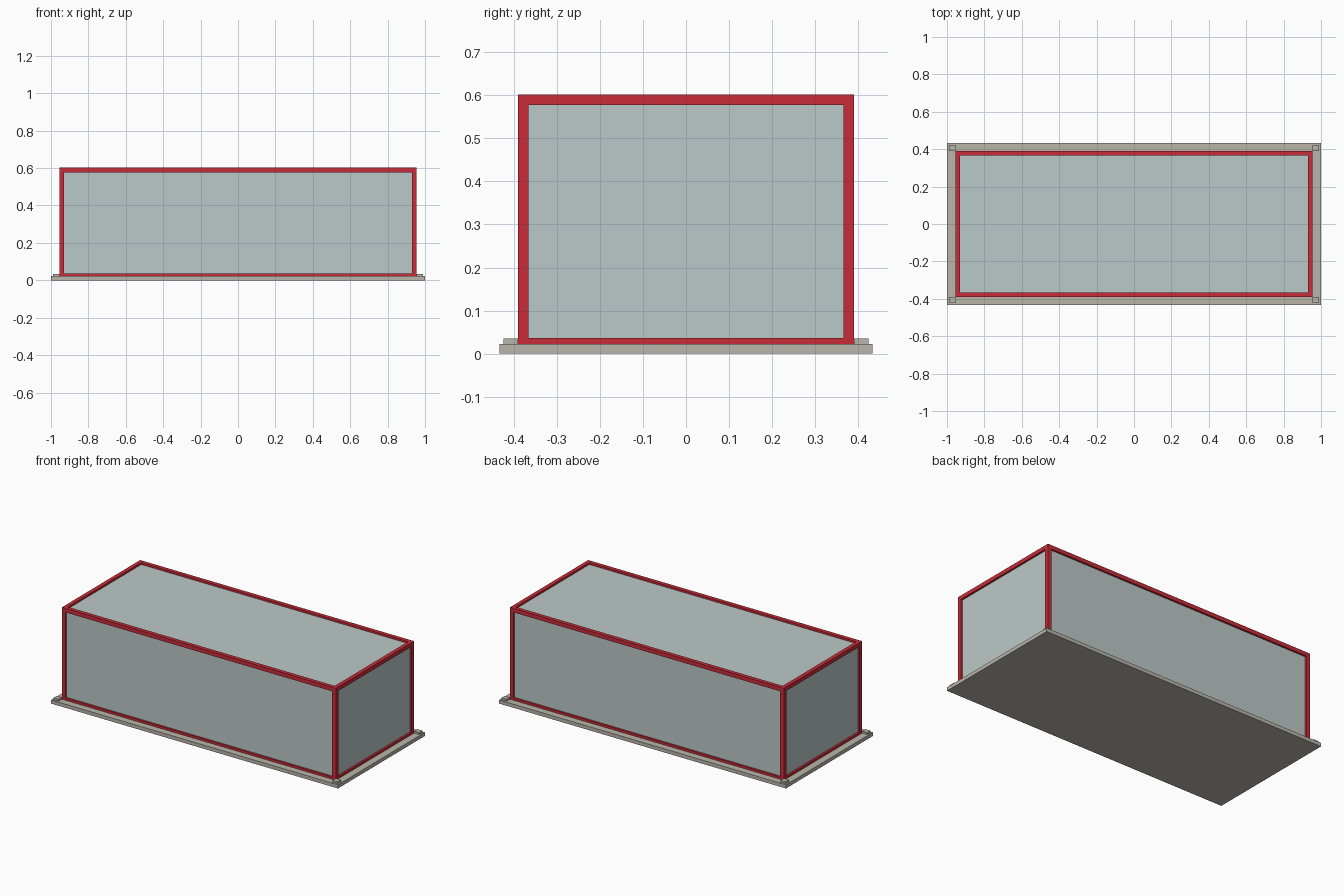
import bpy
import bmesh
from mathutils import Matrix, Vector

cube = bpy.data.objects.get("Cube")
if cube:
    bpy.data.objects.remove(cube, do_unlink=True)


def material(name, rgb):
    mat = bpy.data.materials.new(name)
    mat.use_nodes = True
    mat.diffuse_color = (*rgb, 1)
    mat.node_tree.nodes["Principled BSDF"].inputs["Base Color"].default_value = (*rgb, 1)
    return mat


def box(name, low, high, mat):
    low, high = Vector(low), Vector(high)
    bm = bmesh.new()
    place = Matrix.Translation((low + high) / 2) @ Matrix.Diagonal((*(high - low), 1))
    bmesh.ops.create_cube(bm, size=1, matrix=place)
    mesh = bpy.data.meshes.new(name)
    bm.to_mesh(mesh)
    bm.free()
    mesh.materials.append(mat)
    obj = bpy.data.objects.new(name, mesh)
    bpy.context.collection.objects.link(obj)
    return obj


stone = material("warm grey stone", (0.49, 0.465, 0.41))
red = material("red frame", (0.58, 0.025, 0.042))
glass = material("pale grey green panel", (0.5, 0.585, 0.58))

X, Y, BASE, TOP = 0.955, 0.39, 0.023, 0.602   # outer frame limits
BAR, SILL, INSET = 0.025, 0.037, 0.012        # bar width, sill top, panel recess

# Base slab and corner pads
box("base_slab", (-1, -0.433, 0), (1, 0.433, BASE), stone)
for sx, side in ((-1, "right"), (1, "left")):
    for sy, end in ((-1, "front"), (1, "back")):
        xs = sorted((sx * X, sx * 0.99))
        ys = sorted((sy * Y, sy * 0.423))
        box(f"{end}_{side}_corner_pad", (xs[0], ys[0], BASE), (xs[1], ys[1], 0.035), stone)

        # Corner posts
        xs = sorted((sx * X, sx * (X - BAR)))
        ys = sorted((sy * Y, sy * (Y - BAR)))
        box(f"{end}_{side}_post", (xs[0], ys[0], BASE), (xs[1], ys[1], TOP), red)

# Top rails and bottom sills between the posts
for part, z0, z1 in (("sill", BASE, SILL), ("top_rail", TOP - BAR, TOP)):
    for s, end, side in ((-1, "front", "right"), (1, "back", "left")):
        ys = sorted((s * Y, s * (Y - BAR)))
        box(f"{end}_{part}", (BAR - X, ys[0], z0), (X - BAR, ys[1], z1), red)
        xs = sorted((s * X, s * (X - BAR)))
        box(f"{side}_{part}", (xs[0], BAR - Y, z0), (xs[1], Y - BAR, z1), red)

# Recessed panels, closed as one body
box("panel_body", (INSET - X, INSET - Y, BASE), (X - INSET, Y - INSET, TOP - INSET), glass)
